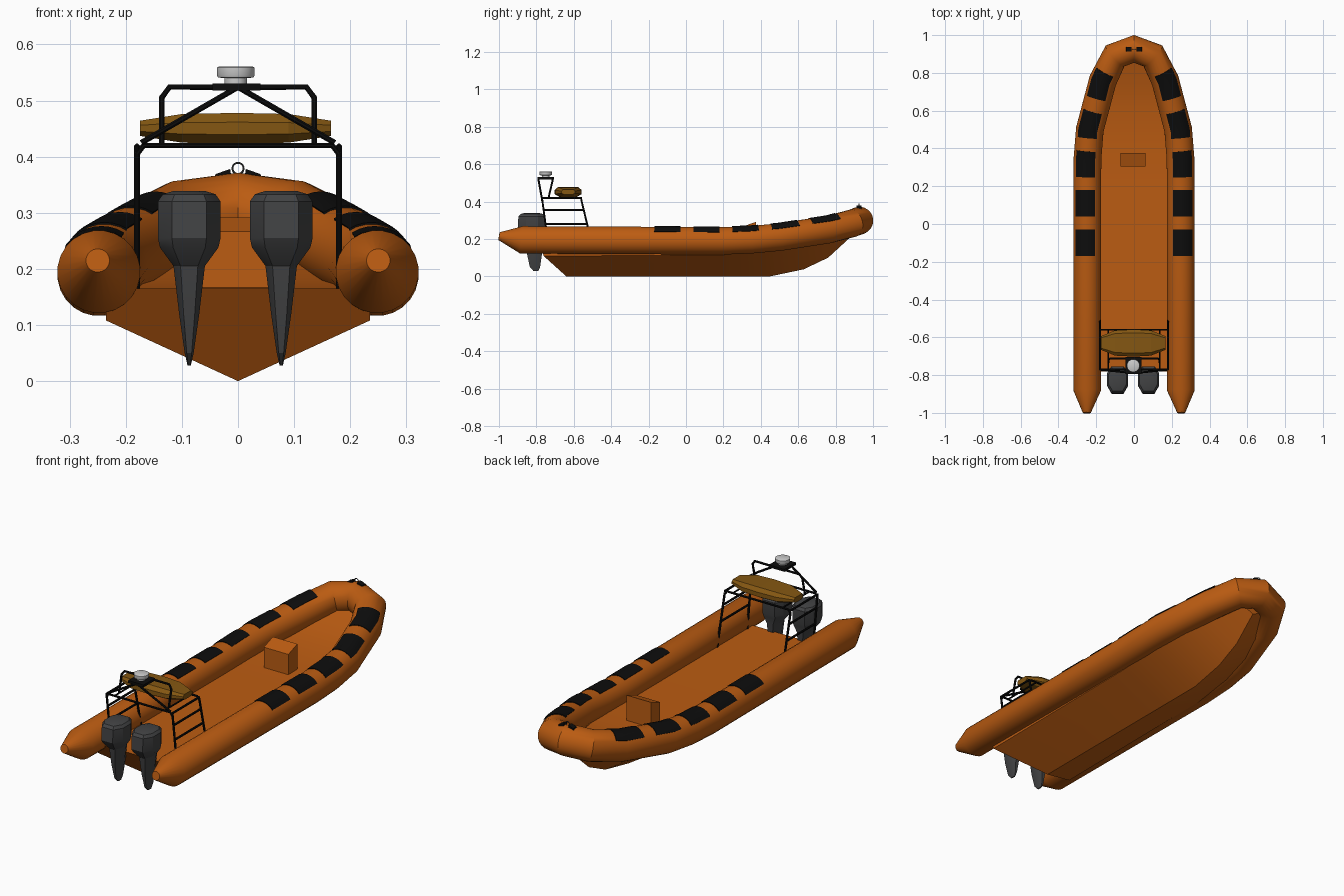
import bpy, bmesh, math
from mathutils import Vector

cube = bpy.data.objects.get("Cube")
if cube:
    bpy.data.objects.remove(cube, do_unlink=True)


def material(name, r, g, b):
    m = bpy.data.materials.new(name)
    m.use_nodes = True
    m.diffuse_color = (r, g, b, 1)
    bsdf = m.node_tree.nodes["Principled BSDF"]
    bsdf.inputs["Base Color"].default_value = (r, g, b, 1)
    bsdf.inputs["Roughness"].default_value = 0.7
    return m


ORANGE = material("orange", 0.50, 0.107, 0.006)
BLACK = material("black", 0.004, 0.004, 0.004)
GREY = material("dark grey", 0.055, 0.056, 0.058)
OCHRE = material("ochre", 0.23, 0.095, 0.006)
WHITE = material("light grey", 0.6, 0.6, 0.6)


def loft(name, rings, mat, closed=True, caps=True, smooth=None):
    """Skin a list of equal-length point rings."""
    bm = bmesh.new()
    rows = [[bm.verts.new(p) for p in ring] for ring in rings]
    n = len(rows[0])
    for a, b in zip(rows, rows[1:]):
        for i in range(n if closed else n - 1):
            j = (i + 1) % n
            bm.faces.new((a[i], a[j], b[j], b[i]))
    if caps:
        bm.faces.new(rows[0][::-1])
        bm.faces.new(rows[-1])
    bmesh.ops.recalc_face_normals(bm, faces=bm.faces)
    mesh = bpy.data.meshes.new(name)
    bm.to_mesh(mesh)
    bm.free()
    mesh.materials.append(mat)
    ob = bpy.data.objects.new(name, mesh)
    bpy.context.collection.objects.link(ob)
    if smooth:
        bpy.ops.object.select_all(action='DESELECT')
        ob.select_set(True)
        bpy.context.view_layer.objects.active = ob
        bpy.ops.object.shade_smooth_by_angle(angle=math.radians(smooth))
    return ob


def sweep_rings(path, radii, angles, ref=(0, 0, 1)):
    """Circular sections along a path, angles measured from ref."""
    pts = [Vector(p) for p in path]
    rings = []
    for i, p in enumerate(pts):
        d = Vector()
        if i > 0:
            d += (p - pts[i - 1]).normalized()
        if i < len(pts) - 1:
            d += (pts[i + 1] - p).normalized()
        d.normalize()
        side = d.cross(Vector(ref)).normalized()
        up = side.cross(d)
        rings.append([p + radii[i] * (up * math.cos(a) + side * math.sin(a)) for a in angles])
    return rings


def circle(n):
    return [math.tau * (i + 0.5) / n for i in range(n)]


def rod(name, path, ref, r=0.0055, mat=BLACK):
    return loft(name, sweep_rings(path, [r] * len(path), circle(8), ref), mat, smooth=40)


def box(name, x, y, z, mat):
    return loft(name, [[(x[0], y[0], h), (x[1], y[0], h), (x[1], y[1], h), (x[0], y[1], h)]
                       for h in z], mat)


# Inflatable collar: one tube from stern cone round the bow to the other cone
R = 0.074
half = [(0.248, -0.88, 0.195), (0.248, 0.2, 0.19), (0.246, 0.35, 0.196),
        (0.234, 0.5, 0.21), (0.165, 0.76, 0.25), (0.1, 0.89, 0.284)]
tip = (0.25, -1.0, 0.215)
path = [tip] + half + [(0, 0.927, 0.298)]
path += [(-x, y, z) for x, y, z in reversed(path[:-1])]
radii = [0.021] + [R] * (len(path) - 2) + [0.021]
loft("collar_tube", sweep_rings(path, radii, circle(24)), ORANGE, smooth=32)


# Black grip patches over the collar
def on_path(y):
    for a, b in zip(half, half[1:]):
        if a[1] <= y <= b[1]:
            return Vector(a).lerp(Vector(b), (y - a[1]) / (b[1] - a[1]))


for s, side in ((1, "left"), (-1, "right")):
    for k in range(5):
        y0, y1 = -0.17 + 0.21 * k, -0.03 + 0.21 * k
        pts = [on_path(y0)] + [Vector(p) for p in half if y0 < p[1] < y1] + [on_path(y1)]
        pts = [(s * p.x, p.y, p.z) for p in pts]
        arc = [math.radians(s * (-32 + 84 * i / 8)) for i in range(9)]
        outer = sweep_rings(pts, [R + 0.003] * len(pts), arc)
        inner = sweep_rings(pts, [R - 0.004] * len(pts), arc)
        loft(f"grip_patch_{side}_{k + 1}", [o + i[::-1] for o, i in zip(outer, inner)],
             BLACK, smooth=32)

# V hull with flat deck: keel y, keel z, chine y, chine z, half width, deck z
stations = [(-0.64, 0, -0.76, 0.108, 0.235, 0.165), (0.2, 0, 0.2, 0.115, 0.235, 0.165),
            (0.45, 0, 0.42, 0.135, 0.225, 0.168), (0.63, 0.038, 0.6, 0.16, 0.195, 0.18),
            (0.76, 0.1, 0.74, 0.188, 0.14, 0.21), (0.88, 0.21, 0.88, 0.235, 0.06, 0.255)]
loft("hull", [[(-w, min(cy, cy - 0.02 if i == 0 else cy), dz), (-w, cy, cz), (0, ky, kz),
               (w, cy, cz), (w, min(cy, cy - 0.02 if i == 0 else cy), dz)]
              for i, (ky, kz, cy, cz, w, dz) in enumerate(stations)], ORANGE, smooth=20)

# Sloped deck locker
profile = [(0.305, 0.16), (0.375, 0.16), (0.375, 0.292), (0.305, 0.267)]
loft("deck_locker", [[(x, y, z) for y, z in profile] for x in (-0.072, 0.062)], ORANGE)

# Twin outboard motors: height, half width, front y, back y
motor = [(0.028, 0.003, -0.815, -0.79), (0.05, 0.008, -0.835, -0.78),
         (0.12, 0.018, -0.85, -0.77), (0.205, 0.028, -0.86, -0.765),
         (0.238, 0.052, -0.89, -0.76), (0.255, 0.056, -0.9, -0.755),
         (0.32, 0.056, -0.896, -0.755), (0.333, 0.047, -0.885, -0.765),
         (0.339, 0.028, -0.865, -0.785)]
outline = [(-1, 0.3), (-0.55, 0), (0.55, 0), (1, 0.3), (1, 0.75), (0.6, 1), (-0.6, 1), (-1, 0.75)]
for cx, side in ((0.077, "left"), (-0.087, "right")):
    loft(f"outboard_motor_{side}",
         [[(cx + u * w, f + v * (b - f), z) for u, v in outline] for z, w, f, b in motor],
         GREY, smooth=25)

# Ladder-like side frames of the arch
X, Y = (1, 0, 0), (0, 1, 0)
for s, side in ((1, "left"), (-1, "right")):
    x = s * 0.18
    rod(f"rear_post_{side}", [(x, -0.735, 0.16), (x, -0.77, 0.42)], X)
    rod(f"front_post_{side}", [(x, -0.5, 0.16), (x, -0.56, 0.41)], X)
    for k, (z, y0, y1) in enumerate([(0.28, -0.75, -0.528), (0.355, -0.762, -0.546),
                                     (0.418, -0.77, -0.56)]):
        rod(f"side_rail_{side}_{k + 1}", [(x, y0, z), (x, y1, z)], X)
    # Mast legs and diagonal braces
    m = s * 0.136
    rod(f"mast_leg_{side}", [(m, -0.735, 0.42), (m, -0.715, 0.505), (s * 0.122, -0.712, 0.524),
                             (0, -0.712, 0.524)], Y)
    rod(f"mast_rail_{side}", [(m, -0.77, 0.42), (m, -0.56, 0.42)], X, 0.004)
    rod(f"mast_brace_{side}", [(0, -0.79, 0.524), (s * 0.172, -0.772, 0.425)], Y)

# Cross bars of the arch
for name, y in (("front", -0.56), ("rear", -0.77)):
    rod(f"cross_bar_{name}", [(-0.18, y, 0.405), (-0.168, y, 0.42), (0.168, y, 0.42),
                              (0.18, y, 0.405)], Y)
box("radar_plate", (-0.045, 0.04), (-0.795, -0.705), (0.518, 0.53), BLACK)

# Radar dome on its neck
dome = [(0.527, 0.02), (0.54, 0.02), (0.541, 0.032), (0.545, 0.034), (0.559, 0.034), (0.561, 0.03)]
loft("radar_dome", [[(-0.004 + r * math.cos(a), -0.75 + r * math.sin(a), z) for a in circle(20)]
                    for z, r in dome], WHITE, smooth=30)

# Life raft canister on the arch: x, depth scale, bottom, top
raft = [(-0.175, 0.5, 0.437, 0.464), (-0.1, 0.93, 0.425, 0.476), (0, 1, 0.423, 0.478),
        (0.09, 0.93, 0.425, 0.476), (0.166, 0.5, 0.437, 0.464)]
section = [(-0.6, 0), (0.6, 0), (1, 0.3), (1, 0.7), (0.75, 1), (-0.75, 1), (-1, 0.7), (-1, 0.3)]
loft("life_raft", [[(x, -0.63 + 0.072 * d * u, b + v * (t - b)) for u, v in section]
                   for x, d, b, t in raft], OCHRE)

# Bow ring with its two pads
ring = [(0.01 * math.cos(a), 0.925, 0.379 + 0.01 * math.sin(a)) for a in circle(16)]
rod("bow_ring", ring + ring[:1], Y, 0.0018, GREY)
for s, side in ((1, "left"), (-1, "right")):
    loft(f"bow_pad_{side}", [[(s * 0.012, y, 0.365), (s * 0.045, y, 0.355), (s * 0.04, y, 0.369),
                              (s * 0.014, y, 0.378)] for y in (0.912, 0.938)], BLACK)
